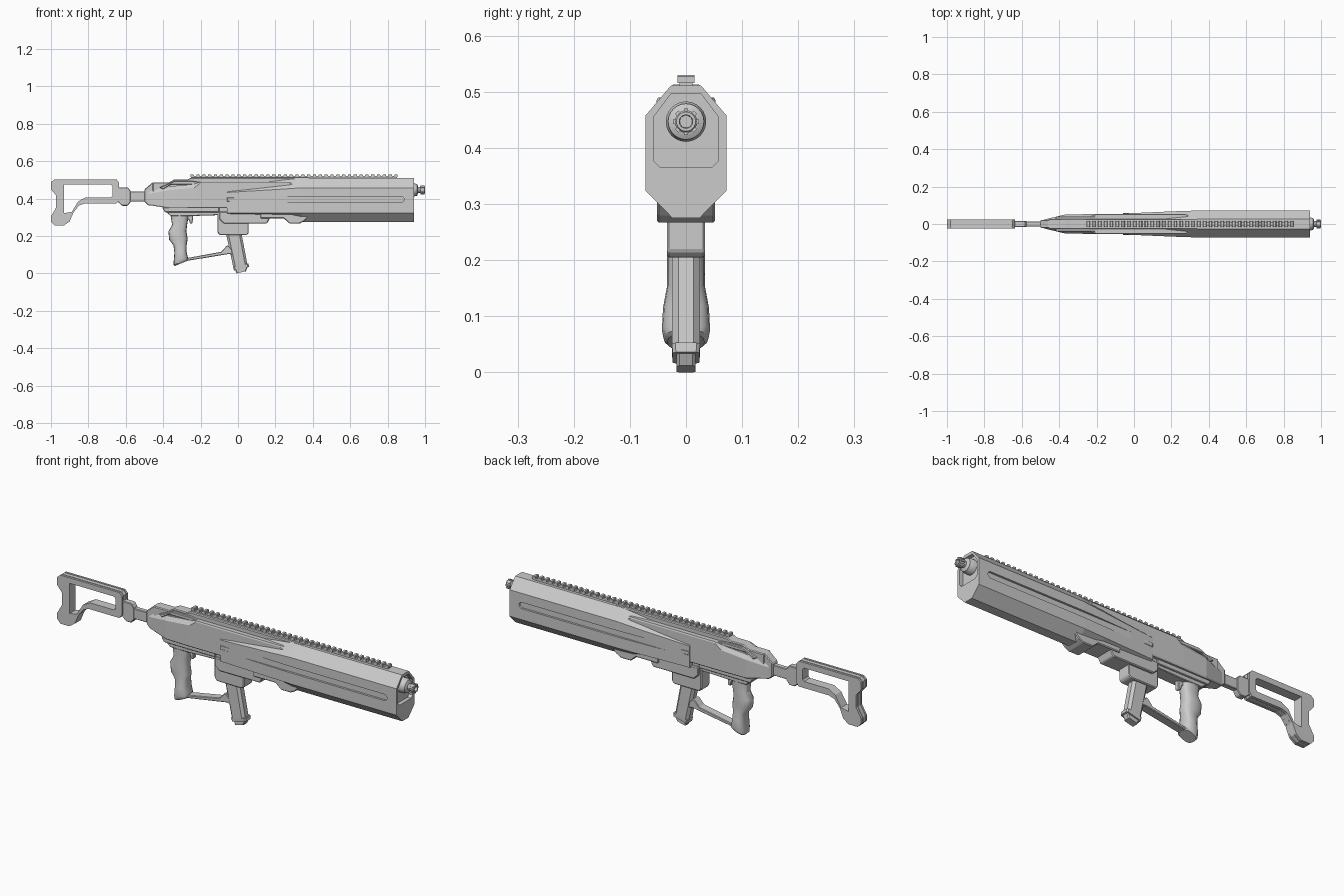
import bpy, bmesh, math
from mathutils import Vector


def make(name, bm, bevel=0.0, smooth=False):
    bmesh.ops.recalc_face_normals(bm, faces=bm.faces)
    me = bpy.data.meshes.new(name)
    bm.to_mesh(me)
    bm.free()
    ob = bpy.data.objects.new(name, me)
    bpy.context.collection.objects.link(ob)
    if smooth:
        bpy.context.view_layer.objects.active = ob
        ob.select_set(True)
        bpy.ops.object.shade_smooth_by_angle(angle=math.radians(35))
        ob.select_set(False)
    if bevel:
        m = ob.modifiers.new("bevel", "BEVEL")
        m.width, m.segments, m.limit_method = bevel, 1, "ANGLE"
    return ob


def loft(name, rings, bevel=0.0, smooth=False):
    """Skin a list of equal-length loops and cap both ends."""
    bm = bmesh.new()
    loops = [[bm.verts.new(p) for p in r] for r in rings]
    n = len(loops[0])
    for a, b in zip(loops, loops[1:]):
        for i in range(n):
            bm.faces.new((a[i], a[(i + 1) % n], b[(i + 1) % n], b[i]))
    bm.faces.new(loops[0])
    bm.faces.new(loops[-1])
    return make(name, bm, bevel, smooth)


def prism(name, pts, y0, y1, bevel=0.0):
    """Side profile in x, z extruded along y."""
    return loft(name, [[(x, y, z) for x, z in pts] for y in (y0, y1)], bevel)


def box(name, x0, x1, y0, y1, z0, z1, bevel=0.0):
    return prism(name, [(x0, z0), (x1, z0), (x1, z1), (x0, z1)], y0, y1, bevel)


def cut(ob, cutter):
    m = ob.modifiers.new("cut", "BOOLEAN")
    m.operation, m.solver, m.object = "DIFFERENCE", "EXACT", cutter
    cutter.hide_render = True
    cutter.hide_set(True)


def mirrored(half):
    """Close a (y, z) half outline by mirroring it over y = 0."""
    return half + [(-y, z) for y, z in reversed(half)]


def section(x, half):
    return [(x, y, z) for y, z in mirrored(half)]


def lathe(name, prof, zc, n=24):
    """Turn an (x, radius) profile about the bore axis."""
    rings = [[(x, r * math.cos(2 * math.pi * i / n), zc + r * math.sin(2 * math.pi * i / n))
              for i in range(n)] for x, r in prof]
    return loft(name, rings, smooth=True)


# Handguard shroud, full octagon in front and narrowing into the receiver
full = [(.024, .275), (.072, .324), (.072, .458), (.027, .511)]
shroud = loft("handguard", [
    section(.94, full), section(.34, full),
    section(.22, [(.024, .3), (.068, .324), (.068, .45), (.027, .497)]),
    section(-.06, [(.024, .31), (.056, .324), (.056, .433), (.027, .462)])])
for s in (-1, 1):
    slot = [(-.02, .38), (.875, .38), (.885, .387), (.889, .396), (.885, .405), (.875, .412), (-.02, .412)]
    cut(shroud, prism("slot_cutter", slot, s * .0615, s * .09))
face = [(.046, .365), (.058, .377), (.058, .455), (.027, .496)]
cut(shroud, loft("muzzle_recess_cutter", [section(.92, face), section(.96, face)]))

# Barrel and muzzle device
BORE = .447
lathe("barrel_collar", [(.91, .036), (.944, .036), (.95, .032), (.957, .032), (.96, .026), (.963, .018)], BORE)
lathe("muzzle", [(.955, .016), (.974, .016), (.976, .02), (.996, .02), (1, .017), (1, .012), (.975, .011)], BORE)
for i in range(8):
    a = i * math.pi / 4
    prong = box(f"muzzle_prong_{i}", .976, .998, -.004, .004, .016, .0235)
    prong.rotation_euler.x = a
    prong.location.z = BORE

# Receiver body: zb bottom, zs shoulder, zt top
def body(x, w, zb, zs, wt, zt):
    return section(x, [(w - .004, zb), (w, zb + .006), (w, zs), (wt, zt)])

loft("receiver", [
    body(-.48, .024, .366, .425, .018, .44), body(-.37, .05, .349, .445, .036, .465),
    body(-.235, .053, .349, .458, .04, .478), body(-.2, .053, .349, .484, .05, .49),
    body(.275, .053, .349, .484, .05, .49), body(.31, .05, .349, .465, .035, .485)])
prism("receiver_spine", [(-.457, .42), (-.457, .487), (-.37, .487), (-.34, .503), (-.27, .503),
                         (-.25, .513), (.38, .513), (.38, .42)], -.027, .027, .004)
prism("receiver_rear_block", [(-.5, .45), (-.457, .487), (-.42, .487), (-.42, .364), (-.48, .364), (-.5, .382)],
      -.022, .022, .004)

# Raised cheek panels on both sides of the rear receiver
for s in (-1, 1):
    prism("cheek_panel", [(-.4, .45), (-.36, .475), (-.22, .475), (-.2, .487), (-.24, .494), (-.34, .494), (-.42, .46)],
          s * .02, s * .04, .003)
    box("side_ridge", -.06, .3, s * .05, s * .0585, .385, .407, .003)

# Top rail with teeth
box("rail_base", -.25, .85, -.012, .012, .505, .52)
N = 36
for i in range(N):
    x = -.245 + i * 1.09 / (N - 1)
    prism(f"rail_tooth_{i}", [(x - .009, .516), (x + .009, .516), (x + .009, .527), (x + .006, .53),
                              (x - .006, .53), (x - .009, .527)], -.015, .015)

# Lower receiver, magazine well and underbarrel block
prism("lower_receiver", [(-.405, .352), (-.39, .327), (-.1, .327), (-.1, .352)], -.04, .04, .003)
prism("grip_mount", [(-.385, .33), (-.36, .307), (-.255, .307), (-.1, .312), (-.1, .33)], -.033, .033, .003)
prism("magazine_well", [(-.11, .36), (-.11, .222), (-.1, .205), (.045, .205), (.057, .216), (.057, .36)],
      -.034, .034, .004)
prism("lower_block", [(-.1, .33), (-.1, .29), (-.075, .267), (.155, .267), (.17, .294), (.17, .33)],
      -.046, .046, .004)
prism("underbarrel_block", [(.12, .33), (.12, .294), (.245, .294), (.275, .267), (.33, .267), (.355, .28), (.4, .325)],
      -.052, .052, .004)

# Pistol grip, an oval swept through the finger swells
grip = []
for z0, z1, xa, xb, w in [(.32, .32, -.362, -.262, .032), (.26, .26, -.352, -.272, .032),
                          (.225, .225, -.372, -.276, .034), (.18, .185, -.368, -.269, .034),
                          (.15, .155, -.345, -.274, .034), (.11, .12, -.34, -.276, .041),
                          (.065, .085, -.344, -.268, .043), (.046, .075, -.344, -.266, .04),
                          (.04, .068, -.338, -.27, .033)]:
    ring = []
    for i in range(16):
        c, s = math.cos(i * math.pi / 8), math.sin(i * math.pi / 8)
        c, s = [math.copysign(abs(v) ** .75, v) for v in (c, s)]
        ring.append(((xa + xb) / 2 + c * (xb - xa) / 2, w * s, (z0 + z1) / 2 + c * (z1 - z0) / 2))
    grip.append(ring)
loft("pistol_grip", grip, smooth=True)

# Trigger and the guard bar running from grip to magazine
prism("trigger", [(-.285, .31), (-.24, .31), (-.243, .27), (-.256, .265), (-.262, .285)], -.012, .012, .003)
prism("guard_bar", [(-.3, .06), (-.27, .068), (-.05, .104), (-.02, .1), (-.02, .118), (-.055, .15),
                    (-.062, .147), (-.09, .116), (-.27, .083), (-.3, .08)], -.022, .022, .003)

# Magazine, slanted with chamfered corners
def mag_ring(xa, za, xb, zb, w, c=.012):
    a, b = Vector((xa, 0, za)), Vector((xb, 0, zb))
    d = (b - a).normalized() * c
    k = w - c
    return [p + Vector((0, y, 0)) for p, y in [(a + d, -w), (b - d, -w), (b, -k), (b, k),
                                               (b - d, w), (a + d, w), (a, k), (a, -k)]]

loft("magazine", [mag_ring(-.07, .24, .01, .26, .025), mag_ring(-.025, .032, .05, .05, .025)])
loft("magazine_base", [mag_ring(-.026, .034, .056, .053, .025, .006), mag_ring(-.021, .016, .059, .036, .024, .006)])
loft("magazine_foot", [mag_ring(-.015, .02, .053, .038, .017, .005), mag_ring(-.008, 0, .042, .012, .017, .005)])

# Stock hinge
prism("stock_arm", [(-.6, .385), (-.48, .385), (-.48, .438), (-.6, .438)], -.013, .013, .003)
prism("stock_hinge", [(-.645, .46), (-.588, .46), (-.574, .44), (-.574, .382), (-.59, .362), (-.62, .362),
                      (-.645, .385)], -.016, .016, .003)

# Skeleton stock: layered plates around a thinner web, all with the same window
outer = [(-1, .487), (-.982, .503), (-.65, .503), (-.635, .487), (-.635, .392), (-.65, .374), (-.82, .374),
         (-.85, .364), (-.88, .326), (-.9, .278), (-.93, .257), (-.98, .257), (-1, .278), (-1, .305),
         (-.972, .353), (-.972, .417), (-1, .45)]
window = [(-.93, .475), (-.68, .475), (-.672, .467), (-.672, .415), (-.68, .407), (-.815, .407), (-.855, .385),
          (-.888, .33), (-.93, .322)]
hole = prism("stock_window_cutter", window, -.1, .1)
web = [(-.81 + (x + .81) * .98, .4 + (z - .4) * .96) for x, z in outer]
for name, pts, y0, y1 in [("stock_core", outer, -.01, .01), ("stock_web", web, -.018, .018),
                          ("stock_plate_left", outer, .014, .024), ("stock_plate_right", outer, -.024, -.014)]:
    cut(prism(name, pts, y0, y1), hole)
